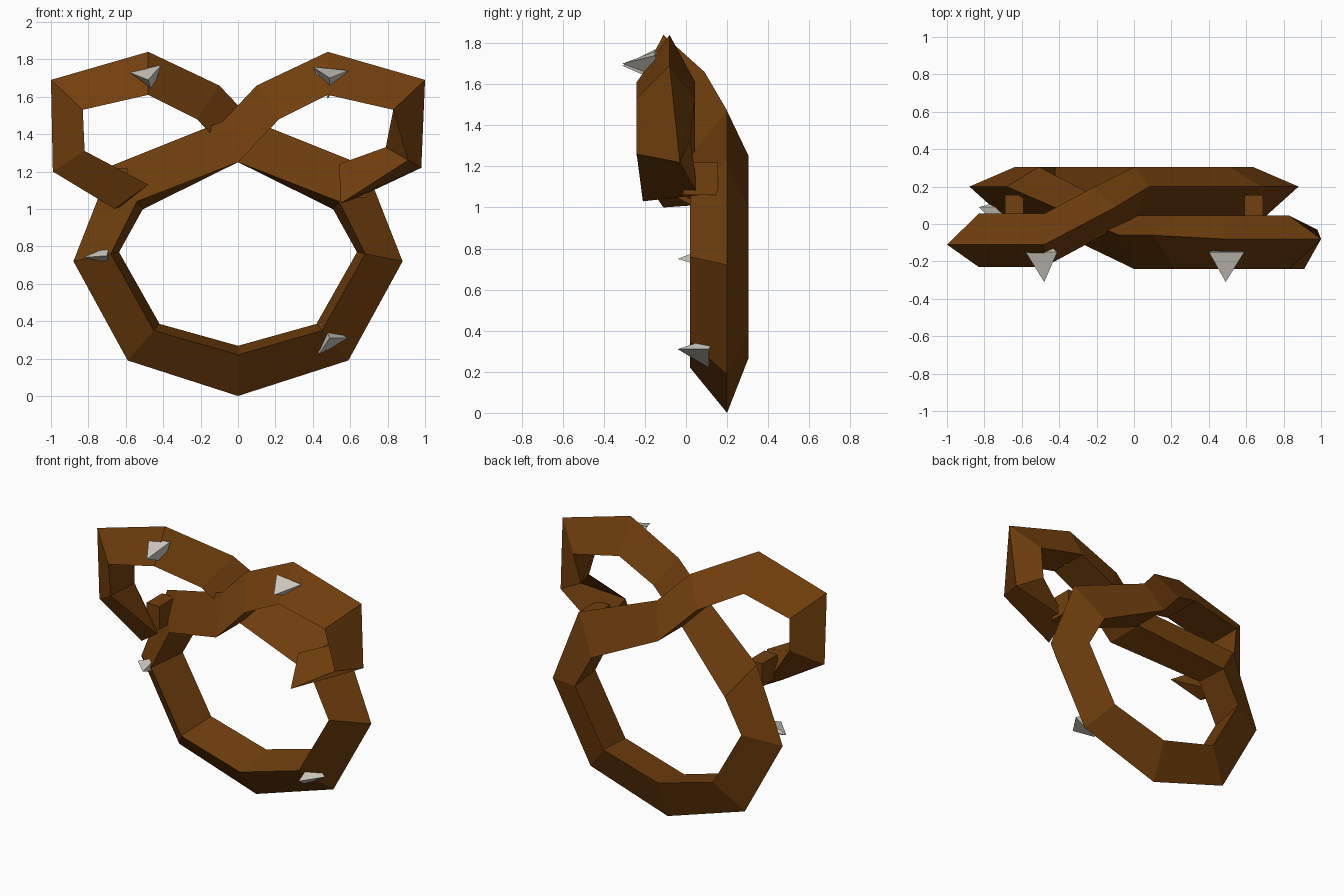
import bpy
import bmesh
from mathutils import Vector

cube = bpy.data.objects.get("Cube")
if cube:
    bpy.data.objects.remove(cube, do_unlink=True)


def make_material(name, rgb):
    mat = bpy.data.materials.new(name)
    mat.use_nodes = True
    color = (*rgb, 1)
    mat.diffuse_color = color
    mat.node_tree.nodes["Principled BSDF"].inputs["Base Color"].default_value = color
    return mat


brown = make_material("baked_brown", (0.17, 0.05, 0.004))
grey = make_material("salt_grey", (0.64, 0.61, 0.55))


def make_object(name, bm, material):
    bmesh.ops.recalc_face_normals(bm, faces=bm.faces)
    mesh = bpy.data.meshes.new(name)
    bm.to_mesh(mesh)
    bm.free()
    mesh.materials.append(material)
    obj = bpy.data.objects.new(name, mesh)
    bpy.context.scene.collection.objects.link(obj)
    return obj


# Half of the knot from the bottom centre to the loop: outer x, z and inner x, z
half_path = [
    (0, 0, 0, 0.22),
    (0.59, 0.19, 0.45, 0.35),
    (0.88, 0.72, 0.68, 0.76),
    (0.68, 1.23, 0.54, 1.04),
    (0.08, 1.47, 0, 1.25),
    (-0.10, 1.66, -0.22, 1.48),
    (-0.48, 1.84, -0.48, 1.61),
    (-1.0, 1.69, -0.83, 1.53),
]
# Depth shift along each strand: one crosses behind, the other in front
behind = [0, 0, 0, 0, 0, -0.11, -0.25, -0.25]
in_front = [0, 0, 0, 0, -0.26, -0.26, -0.26, -0.26]

# Twisted tips of the strand: outer ridge, front edge and back edge
right_tip = [
    [(-0.99, -0.10, 1.20), (-0.82, -0.22, 1.31), (-0.82, 0.04, 1.30)],
    [(-0.66, -0.11, 1.0), (-0.48, -0.20, 1.13), (-0.63, 0.03, 1.01)],
]
left_tip = [
    [(0.98, -0.03, 1.22), (0.91, -0.24, 1.26), (0.79, 0.02, 1.33)],
    [(0.64, 0.06, 1.06), (0.55, -0.21, 1.03), (0.54, -0.11, 1.24)],
]


def stations(shifts, side, ridge):
    """Triangular cross-sections: outer ridge, front inner and back inner edge."""
    rings = []
    for i, ((ox, oz, ix, iz), shift) in enumerate(zip(half_path, shifts)):
        outer = Vector((ox * side, 0.20 + shift, oz))
        front = Vector((ix * side, 0.02 + shift, iz))
        back = outer.lerp(front, 1.22 if i < 4 else 1.0)
        back.y = 0.305 + shift
        if i > 5:
            outer.y += ridge
        rings.append((outer, front, back))
    return rings


# Knotted dough strand, swept from end to end
rear_half = stations(behind, 1, -0.06) + right_tip
front_half = stations(in_front, -1, -0.02) + left_tip
bm = bmesh.new()
rings = [[bm.verts.new(p) for p in section]
         for section in rear_half[:0:-1] + front_half]
for a, b in zip(rings, rings[1:]):
    for k in range(3):
        n = (k + 1) % 3
        bm.faces.new((a[k], a[n], b[n], b[k]))
bm.faces.new(rings[0])
bm.faces.new(rings[-1])
make_object("knotted_strand", bm, brown)

# Short plugs joining the strand ends to the lower ring
for side, label in ((1, "left"), (-1, "right")):
    bm = bmesh.new()
    bmesh.ops.create_cube(bm, size=1)
    bmesh.ops.scale(bm, verts=bm.verts, vec=(0.10, 0.17, 0.16))
    bmesh.ops.translate(bm, verts=bm.verts, vec=(0.64 * side, 0.07, 1.14))
    make_object(label + "_end_plug", bm, brown)


# Salt grains: three-cornered spikes with a front tip and a buried rear tip
def salt_grain(name, corners, base_y, tip, rear):
    bm = bmesh.new()
    base = [bm.verts.new((x, base_y, z)) for x, z in corners]
    for apex in (bm.verts.new(tip), bm.verts.new(rear)):
        for k in range(3):
            bm.faces.new((base[k], base[(k + 1) % 3], apex))
    make_object(name, bm, grey)


salt_grain("upper_right_salt", [(-0.58, 1.73), (-0.41, 1.77), (-0.46, 1.62)],
           -0.15, (-0.48, -0.31, 1.69), (-0.47, -0.1, 1.66))
salt_grain("upper_left_salt", [(0.40, 1.76), (0.59, 1.74), (0.49, 1.64)],
           -0.15, (0.49, -0.31, 1.70), (0.48, -0.12, 1.59))
salt_grain("lower_right_salt", [(-0.83, 0.74), (-0.69, 0.80), (-0.69, 0.71)],
           0.09, (-0.70, -0.04, 0.75), (-0.72, 0.12, 0.75))
salt_grain("lower_left_salt", [(0.43, 0.22), (0.47, 0.36), (0.59, 0.31)],
           0.11, (0.49, -0.04, 0.31), (0.44, 0.16, 0.39))
